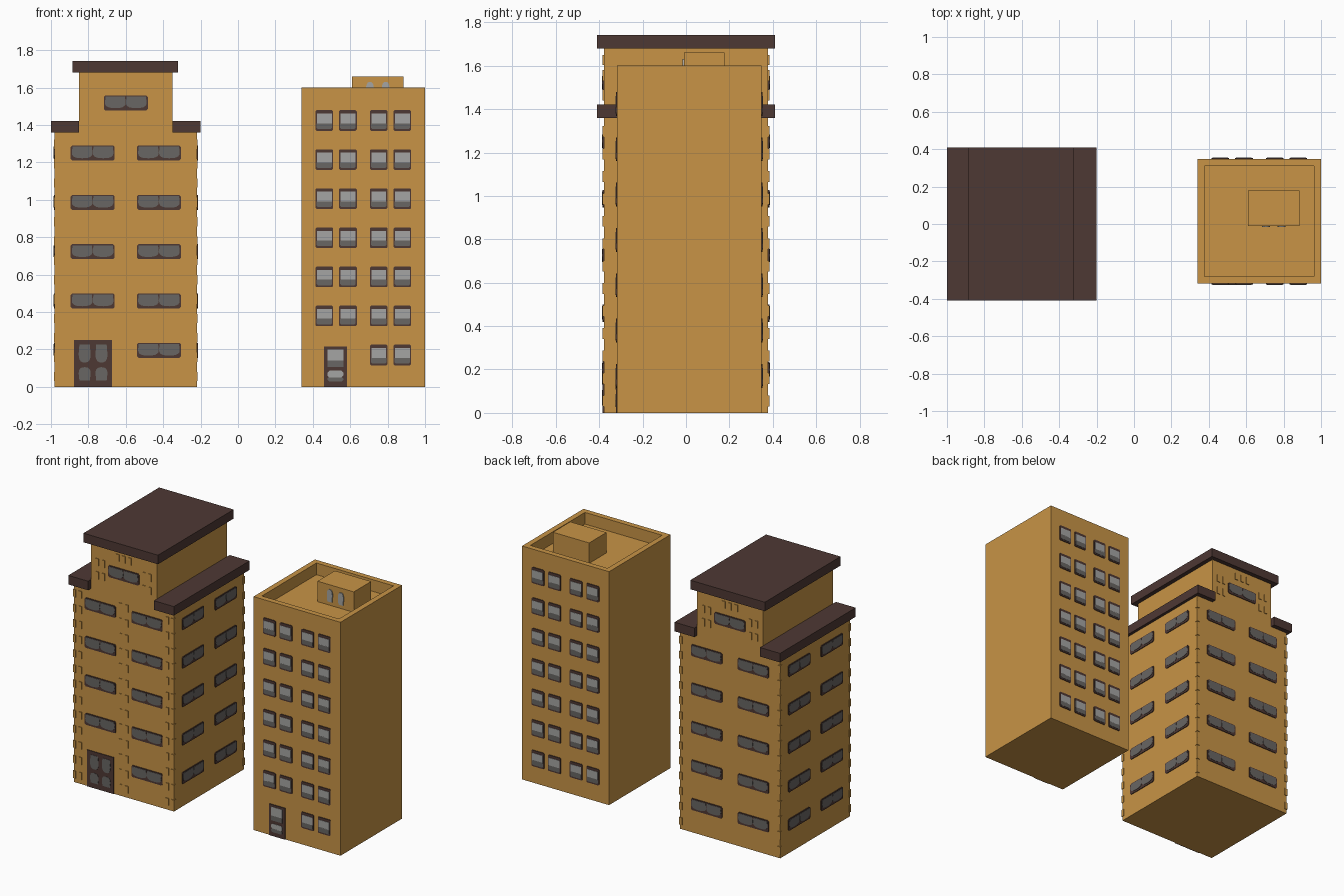
import bpy, bmesh, math
from mathutils import Vector

if "Cube" in bpy.data.objects:
    bpy.data.objects.remove(bpy.data.objects["Cube"])


def material(name, rgb):
    m = bpy.data.materials.new(name)
    m.diffuse_color = (*rgb, 1)
    m.use_nodes = True
    m.node_tree.nodes["Principled BSDF"].inputs["Base Color"].default_value = m.diffuse_color
    return m


WALL = material("ochre wall", (0.578, 0.296, 0.061))
BROWN = material("dark brown trim", (0.076, 0.040, 0.034))
GREY = material("dark grey glass", (0.14, 0.133, 0.125))
LIGHT = material("light grey glass", (0.376, 0.376, 0.366))


def finish(bm, name, mat):
    bmesh.ops.recalc_face_normals(bm, faces=bm.faces)
    me = bpy.data.meshes.new(name)
    bm.to_mesh(me)
    bm.free()
    me.materials.append(mat)
    ob = bpy.data.objects.new(name, me)
    bpy.context.collection.objects.link(ob)
    return ob


def prism(bm, points, offset):
    """Extrude a closed outline of 3D points by an offset."""
    f = bm.faces.new([bm.verts.new(p) for p in points])
    r = bmesh.ops.extrude_face_region(bm, geom=[f])
    bmesh.ops.translate(bm, vec=offset,
                        verts=[v for v in r["geom"] if isinstance(v, bmesh.types.BMVert)])


def box(name, x0, x1, y0, y1, z0, z1, mat):
    bm = bmesh.new()
    prism(bm, [(x0, y0, z0), (x1, y0, z0), (x1, y1, z0), (x0, y1, z0)], (0, 0, z1 - z0))
    return finish(bm, name, mat)


class Wall:
    """Flat wall: outlines in (u, z) become thin plates on its outside."""

    def __init__(self, x, y, ux, uy):
        self.o, self.u, self.n = Vector((x, y, 0)), Vector((ux, uy, 0)), Vector((uy, -ux, 0))

    def plate(self, bm, outline, proud):
        base = self.o - self.n * 0.001
        prism(bm, [base + self.u * u + Vector((0, 0, z)) for u, z in outline],
              self.n * (proud + 0.001))


def rect(u, z0, w, h):
    return [(u - w / 2, z0), (u + w / 2, z0), (u + w / 2, z0 + h), (u - w / 2, z0 + h)]


def chamfered(u, z0, w, h, c=0.008):
    a, b, t = u - w / 2, u + w / 2, z0 + h
    return [(a + c, z0), (b - c, z0), (b, z0 + c), (b, t - c), (b - c, t), (a + c, t),
            (a, t - c), (a, z0 + c)]


def lobed(u, z0, w, h, up=False):
    """Pane with one straight edge and one rounded edge."""
    k, pts = h * 0.5, []
    for i in range(11):
        a = math.pi + math.pi * i / 10
        c, s = math.cos(a), math.sin(a)
        c, s = [math.copysign(abs(q) ** 0.75, q) for q in (c, s)]
        pts.append((u + w / 2 * c, k + k * s))
    pts += [(u + w / 2 - 0.004, h), (u - w / 2 + 0.004, h)]
    return [(p, z0 + (h - z if up else z)) for p, z in pts]


# ---- Left building: stepped body, cornices and roof ----
CX, HX, HY = -0.6, 0.38, 0.379
bm = bmesh.new()
half = [(0.25, 1.69), (0.25, 1.365), (HX, 1.365), (HX, 0)]
outline = half + [(-x, z) for x, z in reversed(half)]
prism(bm, [(CX + x, -HY, z) for x, z in outline], (0, 2 * HY, 0))
finish(bm, "stepped_tower_body", WALL)
box("left_cornice", -1.0, -0.85, -0.41, 0.41, 1.36, 1.422, BROWN)
box("right_cornice", -0.35, -0.2, -0.41, 0.41, 1.36, 1.422, BROWN)
box("stepped_tower_roof", -0.885, -0.32, -0.41, 0.41, 1.68, 1.742, BROWN)

front, back = Wall(CX, -HY, 1, 0), Wall(CX, HY, -1, 0)
sides = [Wall(CX + HX, 0, 0, 1), Wall(CX - HX, 0, 0, -1)]

# Raised bricks: corner quoins, front columns and tower ornaments
bm = bmesh.new()
for i in range(13):
    z = 0.03 + i * 0.1035
    for u in (-0.33, -0.023, 0.023, 0.33):
        front.plate(bm, rect(u, z, 0.021, 0.05), 0.005)
    for sx in (-1, 1):
        for sy in (-1, 1):
            x, y = CX + sx * (HX - 0.007), sy * (HY - 0.005)
            prism(bm, [(x + a * 0.011, y + b * 0.01, z)
                       for a, b in ((-1, -1), (1, -1), (1, 1), (-1, 1))], (0, 0, 0.05))
for w in (front, back):
    for u in (-0.2, -0.155, 0.155, 0.2):
        for z in (1.44, 1.53):
            w.plate(bm, rect(u, z, 0.021, 0.05), 0.005)
    for u in (-0.046, 0, 0.046):
        w.plate(bm, rect(u, 1.603, 0.024, 0.047), 0.005)
finish(bm, "raised_bricks", WALL)

# Wide double windows on all four sides, one in each tower gable, and the door
frames, panes = bmesh.new(), bmesh.new()


def wide_window(w, u, z):
    w.plate(frames, chamfered(u, z, 0.235, 0.08), 0.005)
    for s in (-1, 1):
        w.plate(panes, lobed(u + s * 0.056, z + 0.012, 0.111, 0.062), 0.007)


for w in [front, back] + sides:
    for row in range(5):
        for u in (-0.177, 0.177):
            if not (w is front and row == 0 and u < 0):
                wide_window(w, u, 0.155 + row * 0.2637)
for w in (front, back):
    wide_window(w, 0, 1.478)
front.plate(frames, rect(-0.175, 0, 0.203, 0.25), 0.005)
for u in (-0.22, -0.13):
    front.plate(panes, lobed(u, 0.13, 0.064, 0.095), 0.007)
    front.plate(panes, lobed(u, 0.035, 0.064, 0.07, True), 0.007)
finish(frames, "stepped_tower_frames", BROWN)
finish(panes, "stepped_tower_glass", GREY)

# ---- Right building: block with sunken roof and roof hut ----
block = box("flat_block_body", 0.34, 1.0, -0.318, 0.348, 0, 1.6, WALL)
bm = bmesh.new()
bm.from_mesh(block.data)
top = [f for f in bm.faces if f.normal.z > 0.9]
bmesh.ops.inset_region(bm, faces=top, thickness=0.053)
r = bmesh.ops.extrude_face_region(bm, geom=top)
bmesh.ops.translate(bm, vec=(0, 0, -0.08),
                    verts=[v for v in r["geom"] if isinstance(v, bmesh.types.BMVert)])
bmesh.ops.delete(bm, geom=[f for f in top if f.is_valid], context="FACES")
bmesh.ops.recalc_face_normals(bm, faces=bm.faces)
bm.to_mesh(block.data)
bm.free()
box("roof_hut", 0.61, 0.885, -0.01, 0.178, 1.515, 1.66, WALL)

# Small square windows front and back, with a darker lower pane
frames, upper, lower = bmesh.new(), bmesh.new(), bmesh.new()
bfront, bback = Wall(0.67, -0.318, 1, 0), Wall(0.67, 0.348, -1, 0)
for w in (bfront, bback):
    for row in range(7):
        z = 0.115 + row * 0.209
        for u in (-0.2085, -0.0825, 0.0825, 0.2085):
            if w is bfront and row == 0 and u < 0:
                continue
            w.plate(frames, chamfered(u, z, 0.095, 0.11, 0.006), 0.005)
            w.plate(lower, chamfered(u, z + 0.01, 0.082, 0.034, 0.006), 0.007)
            w.plate(upper, rect(u, z + 0.04, 0.08, 0.052), 0.007)

# Block door and hut windows
bfront.plate(frames, rect(-0.149, 0, 0.123, 0.215), 0.005)
bfront.plate(upper, rect(-0.149, 0.14, 0.084, 0.06), 0.007)
bfront.plate(lower, rect(-0.149, 0.107, 0.084, 0.033), 0.007)
bfront.plate(upper, chamfered(-0.149, 0.05, 0.084, 0.036, 0.01), 0.007)
bfront.plate(lower, chamfered(-0.149, 0.028, 0.084, 0.025, 0.008), 0.007)
hut = Wall(0.7475, -0.01, 1, 0)
for u in (-0.042, 0.042):
    hut.plate(upper, lobed(u, 1.545, 0.042, 0.085, True), 0.006)
finish(frames, "flat_block_frames", BROWN)
finish(upper, "flat_block_upper_glass", LIGHT)
finish(lower, "flat_block_lower_glass", GREY)
